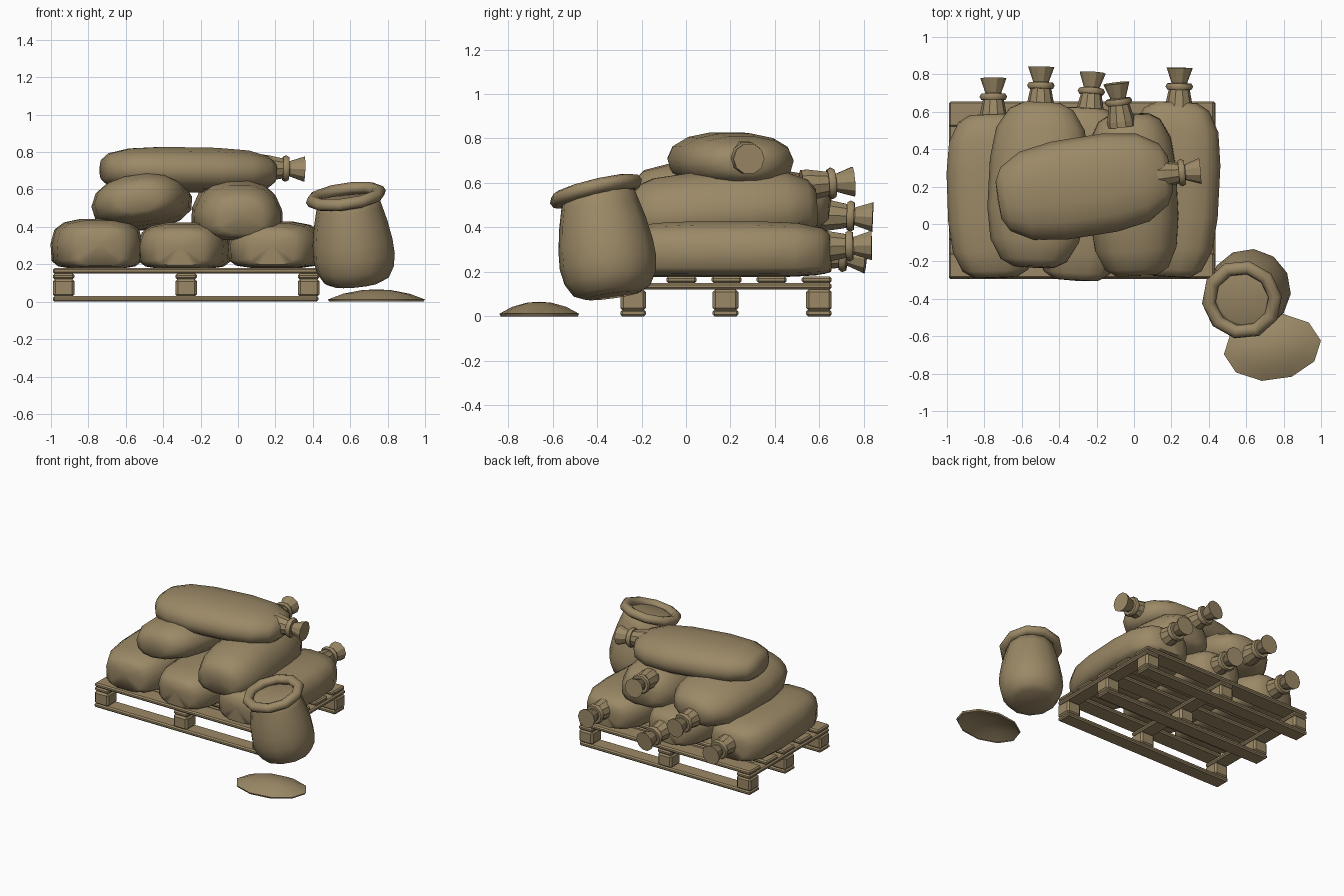
import bpy, bmesh, math
from mathutils import Vector, Matrix

if "Cube" in bpy.data.objects:
    bpy.data.objects.remove(bpy.data.objects["Cube"])

burlap = bpy.data.materials.new("burlap tan")
burlap.diffuse_color = (0.33, 0.25, 0.135, 1)
burlap.use_nodes = True
burlap.node_tree.nodes["Principled BSDF"].inputs["Base Color"].default_value = burlap.diffuse_color


def finish(name, bm, smooth=None):
    bmesh.ops.recalc_face_normals(bm, faces=bm.faces)
    me = bpy.data.meshes.new(name)
    bm.to_mesh(me)
    bm.free()
    me.materials.append(burlap)
    ob = bpy.data.objects.new(name, me)
    bpy.context.collection.objects.link(ob)
    if smooth:
        bpy.ops.object.select_all(action='DESELECT')
        ob.select_set(True)
        bpy.context.view_layer.objects.active = ob
        bpy.ops.object.shade_smooth_by_angle(angle=math.radians(smooth))
    return ob


def loft(bm, rings, start=None, end=None):
    """Bridge rings of points; close with a fan to a start / end point."""
    vs = [[bm.verts.new(p) for p in r] for r in rings]
    n = len(vs[0])
    for a, b in zip(vs, vs[1:]):
        for i in range(n):
            j = (i + 1) % n
            bm.faces.new((a[i], a[j], b[j], b[i]))
    for ring, tip in ((vs[0], start), (vs[-1], end)):
        if tip is not None:
            t = bm.verts.new(tip)
            for i in range(n):
                bm.faces.new((ring[i], ring[(i + 1) % n], t))


def axis_matrix(origin, direction):
    return Matrix.Translation(origin) @ Vector(direction).to_track_quat('Z', 'Y').to_matrix().to_4x4()


def lathe(name, profile, origin, direction, n, smooth=None):
    """profile: (radius, height) pairs, capped at both ends."""
    M = axis_matrix(origin, direction)
    bm = bmesh.new()
    rings = [[M @ Vector((r * math.cos(2 * math.pi * i / n), r * math.sin(2 * math.pi * i / n), h))
              for i in range(n)] for r, h in profile]
    loft(bm, rings, M @ Vector((0, 0, profile[0][1])), M @ Vector((0, 0, profile[-1][1])))
    return finish(name, bm, smooth)


def torus(name, R, r, origin, direction, n, m, smooth=None, squash=1):
    M = axis_matrix(origin, direction)
    bm = bmesh.new()
    rings = []
    for i in range(n + 1):
        a = 2 * math.pi * i / n
        rings.append([M @ Vector(((R + r * math.cos(b)) * math.cos(a), (R + r * math.cos(b)) * math.sin(a),
                                  r * squash * math.sin(b))) for b in [2 * math.pi * k / m for k in range(m)]])
    loft(bm, rings)
    bmesh.ops.remove_doubles(bm, verts=bm.verts, dist=1e-5)
    return finish(name, bm, smooth)


def board(name, x0, x1, y0, y1, z0, z1, bevel):
    bm = bmesh.new()
    M = Matrix.Translation(((x0 + x1) / 2, (y0 + y1) / 2, (z0 + z1) / 2))
    bmesh.ops.create_cube(bm, size=1, matrix=M @ Matrix.Diagonal((x1 - x0, y1 - y0, z1 - z0, 1)))
    bmesh.ops.bevel(bm, geom=bm.edges[:], offset=bevel, segments=1, affect='EDGES')
    return finish(name, bm)


# Pallet: bottom runners, blocks, cross boards, deck boards
rows = (-0.295, 0.12, 0.54)
cols = (-0.99, -0.335, 0.32)
for y in rows:
    board("pallet_runner", -0.99, 0.43, y, y + 0.115, 0, 0.03, 0.009)
    for x in cols:
        board("pallet_block", x, x + 0.115, y, y + 0.115, 0.025, 0.122, 0.013)
for x in cols:
    board("pallet_cross_board", x, x + 0.115, -0.29, 0.655, 0.12, 0.15, 0.009)
for i in range(5):
    y = -0.29 + i * 0.2025
    board("pallet_deck_board", -0.99, 0.43, y, y + 0.135, 0.15, 0.18, 0.009)

# Filled sacks: blunt-ended lofts of rounded sections
STATIONS = ((-1, .48), (-.92, .72), (-.68, .92), (-.3, 1), (.3, 1), (.68, .92), (.92, .70), (1, .45))


def sack(name, centre, half, yaw=0, pitch=0, roll=0, taper=0, power=2.6, low=2.6,
         ends=(1, 0.8, 0.5), n=14):
    """power / low: squareness above / below; ends: end rounding of width, top, bottom."""
    M = (Matrix.Translation(centre) @ Matrix.Rotation(math.radians(yaw), 4, 'Z')
         @ Matrix.Rotation(math.radians(pitch), 4, 'X') @ Matrix.Rotation(math.radians(roll), 4, 'Y'))
    hx, hy, hz = half
    rings = []
    for u, s in STATIONS:
        ring = []
        for i in range(n):
            a = 2 * math.pi * i / n
            c, d = math.cos(a), math.sin(a)
            e = 2 / (low if d < 0 else power)
            x = math.copysign(abs(c) ** e, c)
            z = math.copysign(abs(d) ** e, d)
            sz = s ** (ends[2] if z < 0 else ends[1])
            ring.append(M @ Vector((x * hx * s ** ends[0] * (1 - taper * z), u * hy, z * hz * sz)))
        rings.append(ring)
    bm = bmesh.new()
    loft(bm, rings, M @ Vector((0, -hy * 1.01, 0)), M @ Vector((0, hy * 1.01, 0)))
    finish(name, bm, 60)


base = dict(taper=0.03, power=2.9, low=4.5, ends=(1, 0.8, 0.2))
sack("bottom_sack_left", (-0.755, 0.15, 0.31), (0.243, 0.435, 0.135), 2, **base)
sack("bottom_sack_middle", (-0.285, 0.16, 0.30), (0.243, 0.46, 0.125), -3, **base)
sack("bottom_sack_right", (0.205, 0.185, 0.305), (0.25, 0.465, 0.125), -3, **base)
sack("middle_sack_left", (-0.515, 0.21, 0.535), (0.265, 0.44, 0.14), -3, -4, -8, 0.08, 2.3, 2.4, (1.2, 1.3, 0.7))
sack("middle_sack_right", (-0.005, 0.155, 0.495), (0.235, 0.43, 0.16), 3, 3, 0, 0.16, 2.5, 2.8, (1, 1.3, 0.5))
sack("top_sack", (-0.265, 0.2, 0.705), (0.265, 0.465, 0.123), -81, -1, 0, 0.03, 2.3, 2.4, (1.3, 1.2, 0.9))

# Gathered sack necks with cord
ties = {
    "bottom_left": ((-0.752, 0.575, 0.30), (0, 1, -0.05)),
    "bottom_middle": ((-0.235, 0.605, 0.28), (0.07, 1, -0.1)),
    "bottom_right": ((0.24, 0.63, 0.315), (0.02, 1, 0.02)),
    "middle_left": ((-0.50, 0.635, 0.455), (0.02, 1, -0.04)),
    "middle_right": ((-0.07, 0.55, 0.59), (-0.12, 1, 0.08)),
    "top": ((0.15, 0.265, 0.715), (1, 0.09, -0.03)),
}
for key, (p, d) in ties.items():
    d = Vector(d).normalized()
    p = Vector(p)
    lathe(key + "_sack_neck",
          ((0.074, -0.03), (0.074, 0.0), (0.055, 0.095), (0.042, 0.125), (0.070, 0.205)), p, d, 10)
    torus(key + "_sack_cord", 0.055, 0.019, p + d * 0.105, d, 10, 6, 60)

# Open sack with rolled rim and grain inside
lathe("open_sack_body", ((0.125, 0.0), (0.175, 0.022), (0.208, 0.08), (0.22, 0.15), (0.215, 0.23),
                         (0.198, 0.33), (0.178, 0.41), (0.165, 0.46), (0.14, 0.47)),
      (0.635, -0.33, 0.093), (-0.10, -0.14, 1), 12, 60)
torus("open_sack_rim", 0.18, 0.037, (0.577, -0.405, 0.562), (-0.13, -0.23, 0.96), 10, 8, 60, 0.9)

# Spilled grain heap
bm = bmesh.new()
M = Matrix.Translation((0.74, -0.66, 0)) @ Matrix.Rotation(math.radians(8), 4, 'Z')
rings = [[M @ Vector((0.262 * s * math.cos(a), 0.178 * s * math.sin(a), z))
          for a in [2 * math.pi * i / 10 for i in range(10)]]
         for s, z in ((0.97, 0), (1, 0.012), (0.68, 0.043), (0.3, 0.062))]
loft(bm, rings, None, M @ Vector((0, 0, 0.066)))
finish("spilled_grain", bm, 50)
